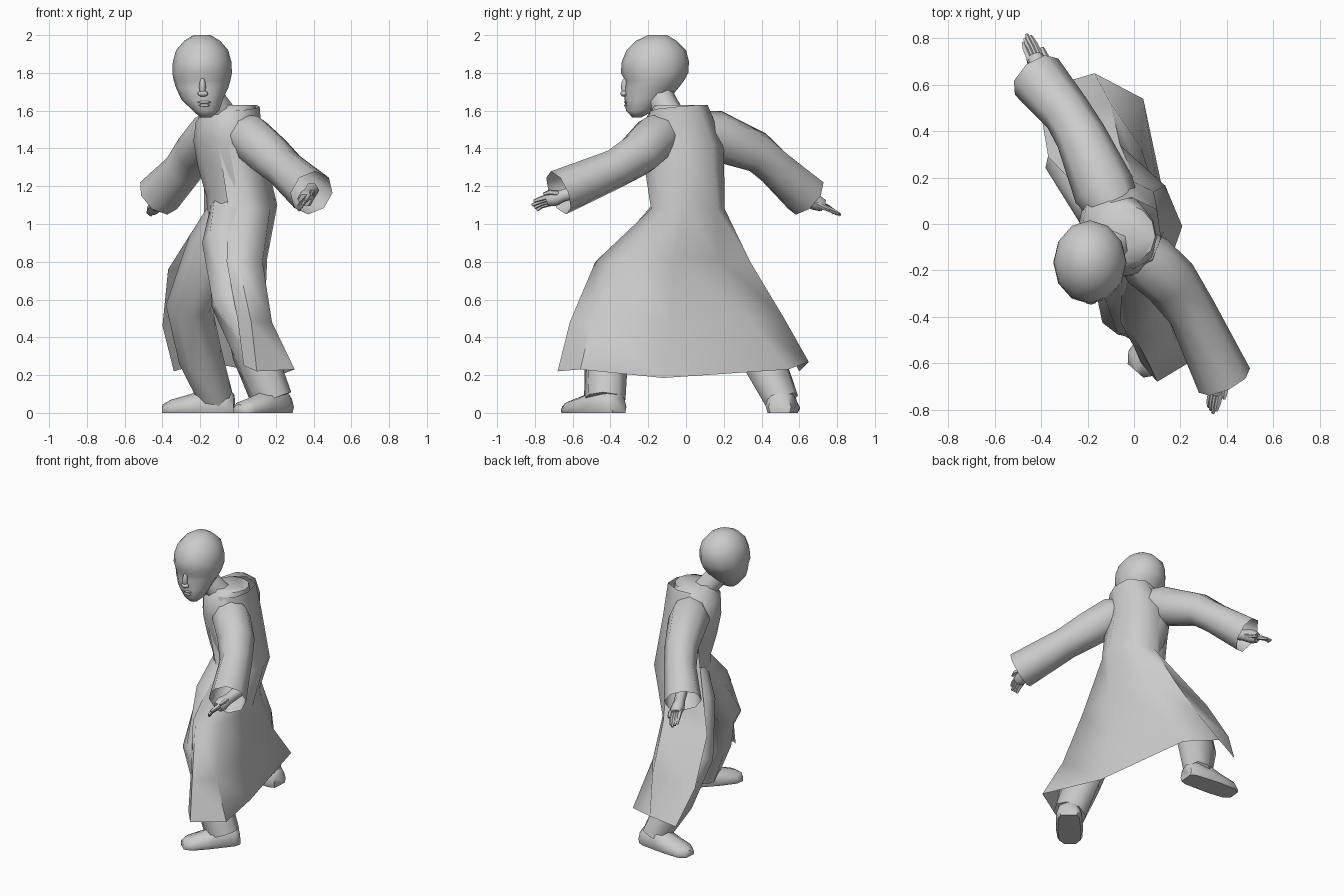
import bpy, bmesh, math
from mathutils import Vector

if "Cube" in bpy.data.objects:
    bpy.data.objects.remove(bpy.data.objects["Cube"])


def loft(name, rings, closed=True, caps=(True, True), angle=60):
    """Skin a list of equal-length point rings."""
    n = len(rings[0])
    bm = bmesh.new()
    rows = [[bm.verts.new(p) for p in r] for r in rings]
    for a, b in zip(rows, rows[1:]):
        for i in range(n if closed else n - 1):
            j = (i + 1) % n
            bm.faces.new((a[i], a[j], b[j], b[i]))
    if closed and caps[0]:
        bm.faces.new(rows[0][::-1])
    if closed and caps[1]:
        bm.faces.new(rows[-1])
    bmesh.ops.recalc_face_normals(bm, faces=bm.faces)
    me = bpy.data.meshes.new(name)
    bm.to_mesh(me)
    bm.free()
    ob = bpy.data.objects.new(name, me)
    bpy.context.collection.objects.link(ob)
    bpy.ops.object.select_all(action='DESELECT')
    ob.select_set(True)
    bpy.context.view_layer.objects.active = ob
    bpy.ops.object.shade_smooth_by_angle(angle=math.radians(angle))
    return ob


def tube(name, pts, n=8, caps=(True, True)):
    """Tube through (x, y, z, radius) points."""
    P = [Vector(p[:3]) for p in pts]
    rings = []
    for i, p in enumerate(P):
        t = (P[min(i + 1, len(P) - 1)] - P[max(i - 1, 0)]).normalized()
        u = t.cross(Vector((0, 0, 1)))
        if u.length < 0.05:
            u = Vector((1, 0, 0))
        u.normalize()
        v = u.cross(t)
        r = pts[i][3]
        rings.append([p + r * (math.cos(a) * u + math.sin(a) * v)
                      for a in (2 * math.pi * k / n for k in range(n))])
    return loft(name, rings, caps=caps)


def ellipses(name, secs, n=12, rot=0.0):
    """Stack of horizontal ellipses (cx, cy, z, rx, ry)."""
    c, s = math.cos(rot), math.sin(rot)
    rings = []
    for cx, cy, z, rx, ry in secs:
        ring = []
        for k in range(n):
            a = 2 * math.pi * k / n
            x, y = rx * math.cos(a), ry * math.sin(a)
            ring.append(Vector((cx + c * x - s * y, cy + s * x + c * y, z)))
        rings.append(ring)
    return loft(name, rings)


def blob(name, loc, scale):
    bpy.ops.mesh.primitive_uv_sphere_add(segments=8, ring_count=6, radius=1, location=loc)
    ob = bpy.context.object
    ob.name, ob.scale = name, scale
    bpy.ops.object.shade_smooth()
    return ob


# head: front y, back y, z, half width
prof = [(-.285, -.235, 1.565, .03), (-.318, -.17, 1.60, .07), (-.325, -.09, 1.66, .11),
        (-.325, -.04, 1.72, .138), (-.322, -.01, 1.76, .15), (-.345, .012, 1.80, .158),
        (-.34, .016, 1.86, .155), (-.315, .0, 1.92, .138), (-.265, -.05, 1.97, .095),
        (-.20, -.10, 2.0, .045)]
ellipses("head", [(-.19 + (.02 if z < 1.64 else 0), (f + b) / 2, z, w, (b - f) / 2)
                  for f, b, z, w in prof])
# face details
blob("nose_tip", (-.186, -.328, 1.69), (.028, .02, .016))
blob("nose_bridge", (-.188, -.322, 1.725), (.018, .022, .05))
for z, w in ((1.645, .036), (1.628, .03)):
    blob("lip", (-.178, -.316, z), (w, .012, .008))
tube("neck", [(-.05, -.06, 1.52, .085), (-.11, -.11, 1.62, .075), (-.17, -.15, 1.70, .075)])

# torso
ellipses("torso", [(.0, .0, 1.03, .16, .165), (-.0, .0, 1.15, .165, .185),
                   (-.04, -.01, 1.3, .165, .205), (-.07, -.03, 1.44, .155, .21),
                   (-.065, -.04, 1.54, .15, .195), (-.04, -.04, 1.60, .135, .15),
                   (-.025, -.04, 1.63, .115, .125)], n=12, rot=math.radians(25))

# robe: open sheet hanging from the collar, wrapped round the back
robe = [
    [(-.06, -.18, 1.60), (.0, -.19, 1.60), (.08, -.15, 1.61), (.115, -.06, 1.62),
     (.10, .06, 1.63), (-.01, .115, 1.63), (-.10, .09, 1.62)],
    [(-.10, -.2, 1.40), (-.01, -.235, 1.40), (.08, -.19, 1.40), (.13, -.03, 1.42),
     (.085, .14, 1.42), (-.04, .2, 1.42), (-.18, .14, 1.40)],
    [(-.05, -.17, 1.08), (.06, -.185, 1.08), (.17, -.12, 1.08), (.208, -.01, 1.1),
     (.135, .165, 1.08), (.0, .205, 1.08), (-.18, .09, 1.06)],
    [(-.06, -.42, .80), (.0, -.48, .80), (.13, -.36, .80), (.155, -.06, .82),
     (.045, .17, .82), (-.06, .34, .80), (-.37, .29, .76)],
    [(.0, -.53, .48), (.07, -.615, .48), (.18, -.5, .48), (.14, -.08, .5),
     (.03, .33, .5), (-.1, .52, .5), (-.40, .47, .46)],
    [(.03, -.60, .25), (.10, -.68, .22), (.30, -.56, .23), (.18, -.12, .185),
     (.04, .54, .23), (-.17, .65, .27), (-.34, .60, .22)],
]
loft("robe", [[Vector(p) for p in r] for r in robe], closed=False)

# sleeves, open at the cuff
tube("front_sleeve", [(-.03, -.08, 1.50, .09), (.06, -.16, 1.46, .125), (.16, -.25, 1.37, .12),
                      (.25, -.38, 1.29, .105), (.39, -.675, 1.165, .122)], caps=(True, False))
tube("rear_sleeve", [(-.06, .03, 1.50, .10), (-.13, .15, 1.47, .135), (-.23, .38, 1.38, .11),
                     (-.29, .48, 1.29, .105), (-.42, .635, 1.15, .122)], caps=(True, False))


def hand(name, wrist, tip, spread):
    """Forearm stub, palm, four fingers and a thumb."""
    w, t, s = Vector(wrist), Vector(tip), Vector(spread)
    d = t - w
    back = w - d * .6
    palm = w + d * .5
    tube(name + "_palm", [(*back, .04), (*w, .036), (*(w + d * .3), .046), (*palm, .036)], n=6)
    for i in range(4):
        o = s * (i - 1.5) * .018
        mid = palm + o + d * .22
        end = palm + o * .9 + d * (.5 - .07 * abs(i - 1)) - Vector((0, 0, .006 * i))
        tube(name + "_finger", [(*(palm + o - d * .1), .016), (*mid, .014), (*end, .008)], n=5)
    a = w + d * .15 - s * .03
    tube(name + "_thumb", [(*a, .016), (*(a + d * .25 - s * .025), .014), (*(a + d * .45 - s * .025), .008)], n=5)


hand("front_hand", (.37, -.65, 1.15), (.335, -.815, 1.10), (-.7, .1, -.7))
hand("rear_hand", (-.39, .63, 1.14), (-.47, .815, 1.055), (-.75, -.35, .3))

# trousers
tube("front_leg", [(-.03, -.04, 1.08, .12), (-.05, -.17, .90, .14), (-.03, -.37, .60, .12),
                   (.08, -.42, .33, .12), (.18, -.43, .07, .11)])
tube("rear_leg", [(-.06, .03, 1.05, .11), (-.13, .10, .88, .14), (-.26, .27, .57, .125),
                  (-.20, .40, .30, .12), (-.11, .51, .06, .09)])


def foot(name, ankle, toward, length):
    """Flat-soled shoe lofted from heel to toe."""
    a = Vector(ankle)
    d = Vector(toward).normalized()
    side = Vector((-d.y, d.x, 0))
    rings = []
    for f, w, h in ((0, .06, .10), (.1, .08, .13), (.4, .085, .14), (.6, .088, .1),
                    (.88, .08, .07), (1, .045, .045)):
        c = a + d * (f * length - .1)
        rings.append([c + side * w * x + Vector((0, 0, h * z)) for x, z in
                      ((-.85, 0), (-1, .3), (-.75, .75), (0, 1), (.75, .75), (1, .3), (.85, 0))])
    return loft(name, rings)


foot("front_shoe", (.185, -.43, 0), (-.66, -.75, 0), .37)
foot("rear_shoe", (-.12, .505, 0), (-1, .08, 0), .38)
